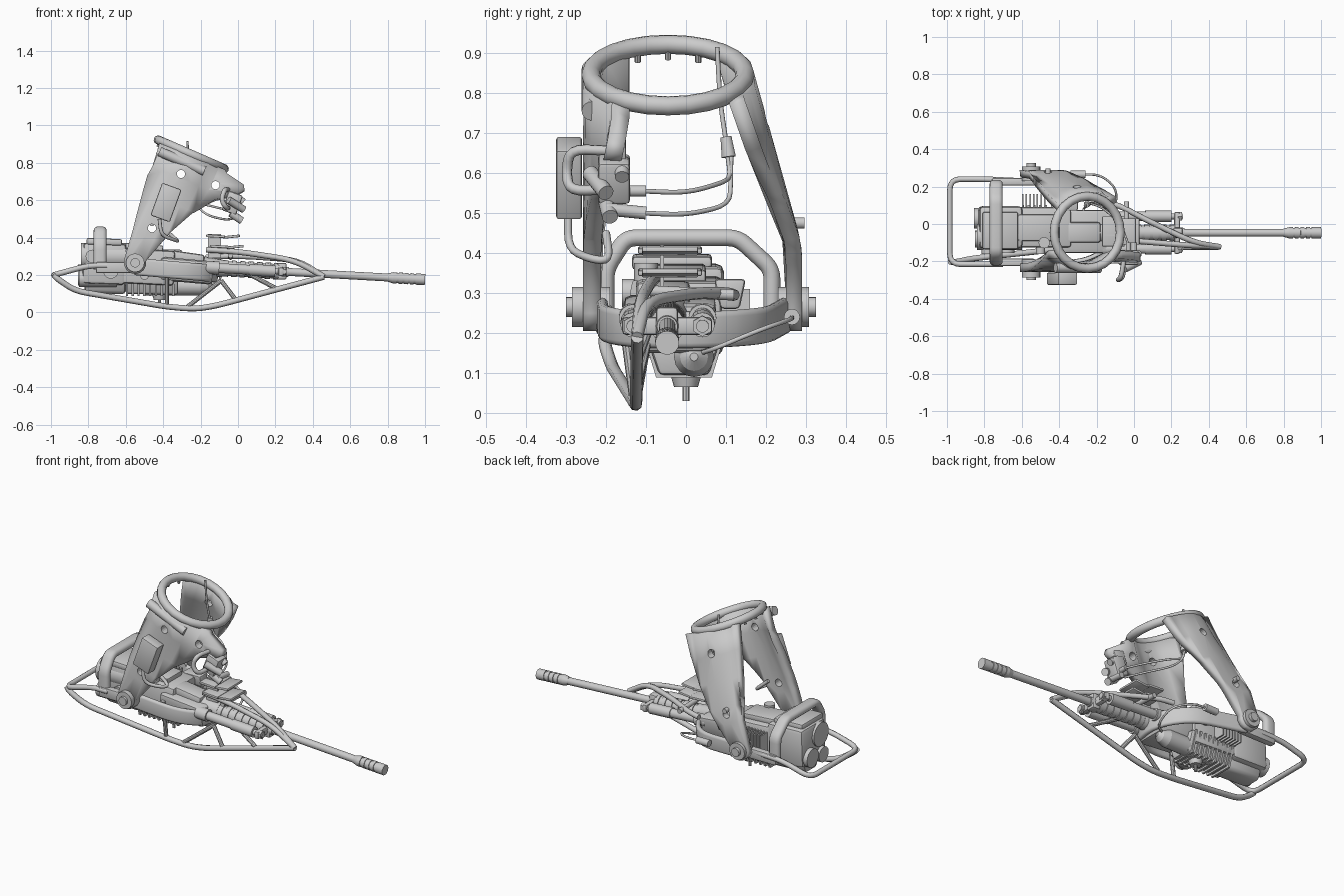
import bpy, bmesh, math
from mathutils import Vector, Matrix

def link(name, bm):
    me = bpy.data.meshes.new(name)
    bm.normal_update()
    bm.to_mesh(me)
    bm.free()
    ob = bpy.data.objects.new(name, me)
    bpy.context.collection.objects.link(ob)
    return ob

def box(name, x, y, z, bevel=0.008, rot=0.0, taper=1.0):
    bm = bmesh.new()
    bmesh.ops.create_cube(bm, size=1)
    for v in bm.verts:
        k = taper if v.co.z < 0 else 1
        v.co = Vector((v.co.x * (x[1]-x[0]), v.co.y * (y[1]-y[0]) * k, v.co.z * (z[1]-z[0])))
    if bevel:
        bmesh.ops.bevel(bm, geom=bm.edges[:], offset=bevel, segments=2, affect='EDGES', profile=0.5)
    ob = link(name, bm)
    ob.location = (sum(x)/2, sum(y)/2, sum(z)/2)
    ob.rotation_euler[1] = math.radians(rot)
    return ob

def add_cyl(bm, a, b, r, r2=None, n=16):
    a, b = Vector(a), Vector(b)
    m = Matrix.Translation((a+b)/2) @ (b-a).to_track_quat('Z', 'Y').to_matrix().to_4x4()
    bmesh.ops.create_cone(bm, cap_ends=True, segments=n, radius1=r, radius2=r if r2 is None else r2,
                          depth=(b-a).length, matrix=m)

def cyls(name, *specs):
    bm = bmesh.new()
    for s in specs:
        add_cyl(bm, *s)
    return link(name, bm)

def fillet(pts, rad):
    pts = [Vector(p) for p in pts]
    out = [pts[0]]
    for p, c, q in zip(pts, pts[1:], pts[2:]):
        a = c + (p-c).normalized() * min(rad, (p-c).length*0.45)
        b = c + (q-c).normalized() * min(rad, (q-c).length*0.45)
        out += [a.lerp(c, t).lerp(c.lerp(b, t), t) for t in (0, 0.25, 0.5, 0.75, 1)]
    return out + [pts[-1]]

def tube(name, pts, r, rad=0.06, extrude=0.0, matrix=None):
    cu = bpy.data.curves.new(name, 'CURVE')
    cu.dimensions = '3D'
    cu.bevel_depth, cu.bevel_resolution, cu.extrude = r, 2, extrude
    cu.use_fill_caps = True
    path = fillet(pts, rad)
    sp = cu.splines.new('POLY')
    sp.points.add(len(path)-1)
    for s, p in zip(sp.points, path):
        s.co = (*p, 1)
    ob = bpy.data.objects.new(name, cu)
    bpy.context.collection.objects.link(ob)
    if matrix:
        ob.matrix_world = matrix
    return ob

# mounting ring, tilted nose down
TILT = math.radians(23.5)
RC = Vector((-0.25, -0.045, 0.845))
bm = bmesh.new()
M, N, R, r = 24, 12, 0.193, 0.024
rings = []
for i in range(M):
    a = 2*math.pi*i/M
    rings.append([bm.verts.new(((R + r*math.cos(b))*math.cos(a), (R + r*math.cos(b))*math.sin(a), r*math.sin(b)))
                  for b in (2*math.pi*j/N for j in range(N))])
for i in range(M):
    for j in range(N):
        p, q = rings[i], rings[(i+1) % M]
        bm.faces.new((p[j], q[j], q[(j+1) % N], p[(j+1) % N]))
ring = link("mounting_ring", bm)
ring.location, ring.rotation_euler[1] = RC, TILT
bolts = cyls("ring_bolts", *[((0.18*math.cos(a), 0.18*math.sin(a), -0.035), (0.18*math.cos(a), 0.18*math.sin(a), 0), 0.008, None, 8)
                             for a in (math.radians(d) for d in (155, 180, 205))])
bolts.location, bolts.rotation_euler[1] = RC, TILT

# support arms: flat outlines bent round the ring
cut = cyls("arm_hole_cutter", *[((x, -0.5, z), (x, 0.5, z), 0.022) for x, z in ((-0.305, 0.74), (-0.12, 0.68), (-0.46, 0.45))])
cut.hide_render = True
cut.hide_viewport = True

def arm(name, outline, base, sign, thick, tmax):
    bm = bmesh.new()
    bm.faces.new([bm.verts.new((x, 0, z)) for x, z in outline])
    across = Vector((math.cos(TILT), 0, -math.sin(TILT)))
    along = Vector((math.sin(TILT), 0, math.cos(TILT)))
    cuts = [(RC + across*0.21*t, across) for t in (-tmax, -0.45, -0.25, 0, 0.25, 0.45, tmax)]
    cuts += [(RC - along*d, along) for d in (0.14, 0.28, 0.42, 0.5)]
    for co, no in cuts:
        bmesh.ops.bisect_plane(bm, geom=bm.verts[:]+bm.edges[:]+bm.faces[:], plane_co=co, plane_no=no)
    for v in bm.verts:
        d = v.co - RC
        t = max(-tmax, min(tmax, d.dot(across) / 0.21))
        blend = max(0, min(1, (v.co.z - 0.38) / 0.35))
        v.co.y = base(v.co.z) - sign*0.21*(1 - math.sqrt(1 - t*t))*blend
    ob = link(name, bm)
    s = ob.modifiers.new("thickness", 'SOLIDIFY')
    s.thickness, s.offset = thick, 0
    b = ob.modifiers.new("holes", 'BOOLEAN')
    b.object = cut

foot = [(-0.55 + 0.06*math.cos(a), 0.265 + 0.06*math.sin(a)) for a in (math.radians(d) for d in range(170, 371, 25))]
arm("left_arm", foot + [(-0.36, 0.43), (-0.25, 0.53), (-0.12, 0.6), (0.0, 0.63), (0.035, 0.65), (0.03, 0.68), (-0.06, 0.74), (-0.07, 0.76), (-0.42, 0.905)],
    lambda z: -0.235, -1, 0.045, 0.75)
arm("right_arm", foot + [(-0.16, 0.67), (-0.1, 0.775), (-0.41, 0.905)],
    lambda z: 0.27 if z < 0.42 else 0.27 - (z-0.42)*0.28, 1, 0.04, 0.6)
cyls("arm_rim_bar", ((-0.42, -0.235, 0.86), (-0.18, -0.235, 0.755), 0.026))
cyls("pivots", ((-0.55, -0.285, 0.265), (-0.55, -0.19, 0.265), 0.05), ((-0.55, -0.3, 0.265), (-0.55, -0.28, 0.265), 0.025),
     ((-0.55, 0.23, 0.265), (-0.55, 0.308, 0.265), 0.05), ((-0.55, 0.3, 0.265), (-0.55, 0.325, 0.265), 0.025))

# cradle yoke and rear hoop
yoke_m = Matrix.Translation((-0.55, 0, 0.245)) @ Matrix.Rotation(math.radians(5), 4, 'Y')
tube("cradle_yoke", [(0, -0.21, 0), (0.28, -0.205, 0), (0.42, -0.13, 0), (0.44, 0.05, 0), (0.32, 0.2, 0), (0, 0.25, 0)],
     0.014, 0.1, 0.032, yoke_m)
hoop_m = Matrix(((0, 0, 1, -0.737), (1, 0, 0, 0), (0, 1, 0, 0), (0, 0, 0, 1)))
tube("rear_hoop", [(-0.2, 0.23, 0), (-0.2, 0.36, 0), (-0.15, 0.438, 0), (0.13, 0.438, 0), (0.215, 0.36, 0), (0.215, 0.23, 0)],
     0.021, 0.025, 0.014, hoop_m)
for n, y in (("left", -0.205), ("right", 0.225)):
    box(n+"_hoop_link", (-0.76, -0.53), (y-0.02, y+0.02), (0.21, 0.27))

# tubular guard
tube("rear_guard", [(-0.7, -0.215, 0.25), (-0.8, -0.215, 0.25), (-0.985, -0.215, 0.2), (-0.985, 0.24, 0.2), (-0.8, 0.24, 0.25), (-0.6, 0.23, 0.25)], 0.015)
tube("lower_rail", [(-0.985, -0.2, 0.2), (-0.96, -0.205, 0.175), (-0.87, -0.185, 0.115), (-0.38, -0.132, 0.03), (-0.23, -0.125, 0.018), (-0.12, -0.125, 0.035), (0.46, -0.122, 0.19)], 0.016)
tube("upper_rail", [(0.46, -0.122, 0.19), (0.32, -0.1, 0.28), (0.05, 0.03, 0.3), (-0.08, 0.1, 0.3), (-0.17, 0.12, 0.295)], 0.015, 0.1)
tube("left_upper_rail", [(0.45, -0.122, 0.195), (0.3, -0.115, 0.28), (0.0, -0.09, 0.325), (-0.17, -0.08, 0.335)], 0.015, 0.1)
cyls("rail_crossbar", ((-0.04, -0.09, 0.305), (-0.04, 0.12, 0.295), 0.014))
cyls("guard_struts", ((-0.27, -0.125, 0.03), (-0.09, -0.1, 0.17), 0.012, None, 10), ((-0.09, -0.1, 0.17), (-0.01, -0.125, 0.065), 0.012, None, 10),
     ((-0.38, -0.13, 0.035), (-0.38, -0.16, 0.26), 0.012, None, 10), ((0.03, -0.09, 0.22), (0.2, -0.123, 0.13), 0.012, None, 10))

# feed lips above the cradle
for i, (x0, z) in enumerate(((-0.17, 0.4), (-0.15, 0.345))):
    box(f"feed_lip_rear_{i}", (x0, x0+0.1), (-0.12, 0.04), (z, z+0.014), 0.004, 3)
    box(f"feed_lip_front_{i}", (x0+0.09, x0+0.18), (-0.11, 0.03), (z-0.002, z+0.012), 0.004, -6)
box("feed_lip_post", (-0.16, -0.09), (-0.065, -0.055), (0.29, 0.42), 0)

# receiver
box("rear_receiver", (-0.83, -0.6), (-0.13, 0.095), (0.15, 0.37), 0.02, 2)
box("rear_belly", (-0.82, -0.6), (-0.1, 0.08), (0.1, 0.2), 0.02, 2, 0.6)
box("receiver_lid", (-0.81, -0.62), (-0.135, 0.065), (0.36, 0.395), 0.01, 2)
box("receiver_body", (-0.62, -0.34), (-0.125, 0.09), (0.15, 0.335), 0.015, 3)
box("receiver_top_cover", (-0.62, -0.4), (-0.09, 0.05), (0.33, 0.365), 0.008, 4)
box("front_housing", (-0.42, -0.13), (-0.16, 0.08), (0.16, 0.285), 0.025, 5, 0.8)
box("housing_ridge", (-0.36, -0.18), (-0.1, 0.01), (0.26, 0.32), 0.015, 8)
box("feed_wedge", (-0.42, -0.3), (0.07, 0.15), (0.26, 0.335), 0.01, 0, 0.6)
box("lower_motor", (-0.6, -0.32), (-0.105, 0.095), (0.097, 0.21), 0.012, 1, 0.62)
for i in range(9):
    x = -0.6 + 0.031*i
    box(f"motor_fin_{i}", (x, x+0.012), (-0.112, 0.102), (0.088, 0.21), 0, 0, 0.65)
for i in range(7):
    x = -0.6 + 0.02*i
    box(f"feed_comb_{i}", (x, x+0.008), (0.08, 0.16), (0.2, 0.31), 0)
cyls("rear_knobs", ((-0.84, -0.07, 0.3), (-0.6, -0.07, 0.3), 0.07), ((-0.855, 0.03, 0.2), (-0.65, 0.03, 0.2), 0.055),
     ((-0.85, -0.08, 0.18), (-0.65, -0.08, 0.18), 0.045), ((-0.78, -0.16, 0.3), (-0.78, -0.1, 0.3), 0.035),
     ((-0.68, -0.155, 0.22), (-0.68, -0.1, 0.22), 0.04), ((-0.5, -0.16, 0.2), (-0.5, -0.1, 0.2), 0.025),
     ((-0.48, -0.1, 0.33), (-0.48, -0.1, 0.375), 0.03))
cyls("drive_motor", ((-0.5, 0.02, 0.14), (-0.2, 0.02, 0.14), 0.05), ((-0.2, 0.02, 0.14), (-0.16, 0.02, 0.14), 0.05, 0.035),
     ((-0.16, 0.02, 0.14), (-0.14, 0.02, 0.14), 0.035, 0.01))
cyls("ejector_stem", ((-0.42, 0, 0.1), (-0.42, 0, 0.065), 0.04, 0.03), ((-0.42, 0, 0.07), (-0.42, 0, 0.03), 0.009, None, 8))

# barrel assembly on a slightly drooping axis
def g(x, dy=0, dz=0):
    return (x, -0.047+dy, 0.22 - 0.056*(x-0.2) + dz)
cyls("barrel", (g(-0.15), g(0.96), 0.021))
cyls("barrel_sleeve", (g(-0.2), g(-0.08), 0.06, 0.045), (g(-0.08), g(0.2), 0.039), (g(0.2), g(0.27), 0.034, 0.026),
     *[(g(-0.08+0.045*i), g(-0.052+0.045*i), 0.044) for i in range(7)])
cyls("muzzle_brake", (g(0.8), g(0.83), 0.022, 0.03), (g(0.83), g(0.99), 0.026), (g(0.97), g(1.0), 0.03),
     *[(g(0.83+0.03*i), g(0.85+0.03*i), 0.03) for i in range(5)])
for n, dy in (("left", -0.086), ("right", 0.088)):
    cyls(n+"_recoil_tube", (g(-0.17, dy), g(0.17, dy), 0.026), (g(0.06, dy), g(0.2, dy), 0.031), (g(-0.17, dy), g(-0.1, dy), 0.035),
         (g(0.2, dy), g(0.26, dy), 0.016), (g(0.235, dy), g(0.255, dy), 0.026, None, 6))
box("front_clamp", (0.215, 0.245), (-0.16, 0.065), (0.195, 0.24), 0.01)
box("clamp_block", (0.21, 0.26), (-0.075, -0.02), (0.175, 0.265), 0.01)

# left-side control box and its hose
box("control_box", (-0.44, -0.33), (-0.325, -0.26), (0.495, 0.68), 0.008, 20)
tube("lower_hose", [(-0.42, -0.295, 0.5), (-0.41, -0.295, 0.41), (-0.33, -0.24, 0.385), (-0.32, -0.19, 0.38), (-0.4, -0.2, 0.45)], 0.01)

# connector cluster and cables
box("connector_block", (-0.07, 0.01), (-0.22, -0.14), (0.53, 0.64), 0.01, 20)
box("connector_bracket", (-0.07, 0.0), (-0.18, -0.15), (0.6, 0.68), 0.006, 20)
tube("connector_loop", [(-0.05, -0.18, 0.56), (-0.06, -0.29, 0.555), (-0.09, -0.3, 0.6), (-0.07, -0.29, 0.66), (-0.05, -0.17, 0.655)], 0.013, 0.04)
cyls("connector_plugs", ((-0.03, -0.2, 0.555), (-0.03, -0.1, 0.555), 0.014), ((0, -0.2, 0.51), (0, -0.1, 0.5), 0.016),
     ((-0.05, -0.24, 0.6), (0.03, -0.2, 0.55), 0.02), ((-0.02, -0.16, 0.63), (0.03, -0.16, 0.59), 0.018), ((-0.04, -0.2, 0.53), (0.02, -0.19, 0.49), 0.02))
for i, z in enumerate((0.555, 0.5)):
    tube(f"cable_{i}", [(-0.03, -0.11, z), (-0.07, 0.0, z-0.005), (-0.17, 0.09+0.02*i, z+0.02), (-0.24, 0.112, 0.59), (-0.25, 0.103+0.01*i, 0.65)], 0.006)
cyls("cable_joint", ((-0.25, 0.107, 0.64), (-0.255, 0.1, 0.69), 0.018, 0.014))
tube("riser_cable", [(-0.255, 0.1, 0.68), (-0.265, 0.085, 0.78), (-0.27, 0.078, 0.915)], 0.006)
tube("side_cable", [(-0.3, 0.265, 0.24), (-0.18, 0.265, 0.235), (-0.09, 0.19, 0.21), (-0.1, 0.07, 0.16), (-0.16, 0.04, 0.15)], 0.006)
cyls("side_cable_plug", ((-0.34, 0.265, 0.24), (-0.26, 0.265, 0.24), 0.02))
cyls("arm_clip", ((-0.46, 0.26, 0.475), (-0.46, 0.297, 0.475), 0.014))

# smooth shading with sharp edges kept
bpy.ops.object.select_all(action='DESELECT')
for ob in bpy.context.scene.objects:
    if ob.type == 'MESH' and ob is not cut:
        ob.select_set(True)
        bpy.context.view_layer.objects.active = ob
bpy.ops.object.shade_smooth_by_angle(angle=math.radians(35))
